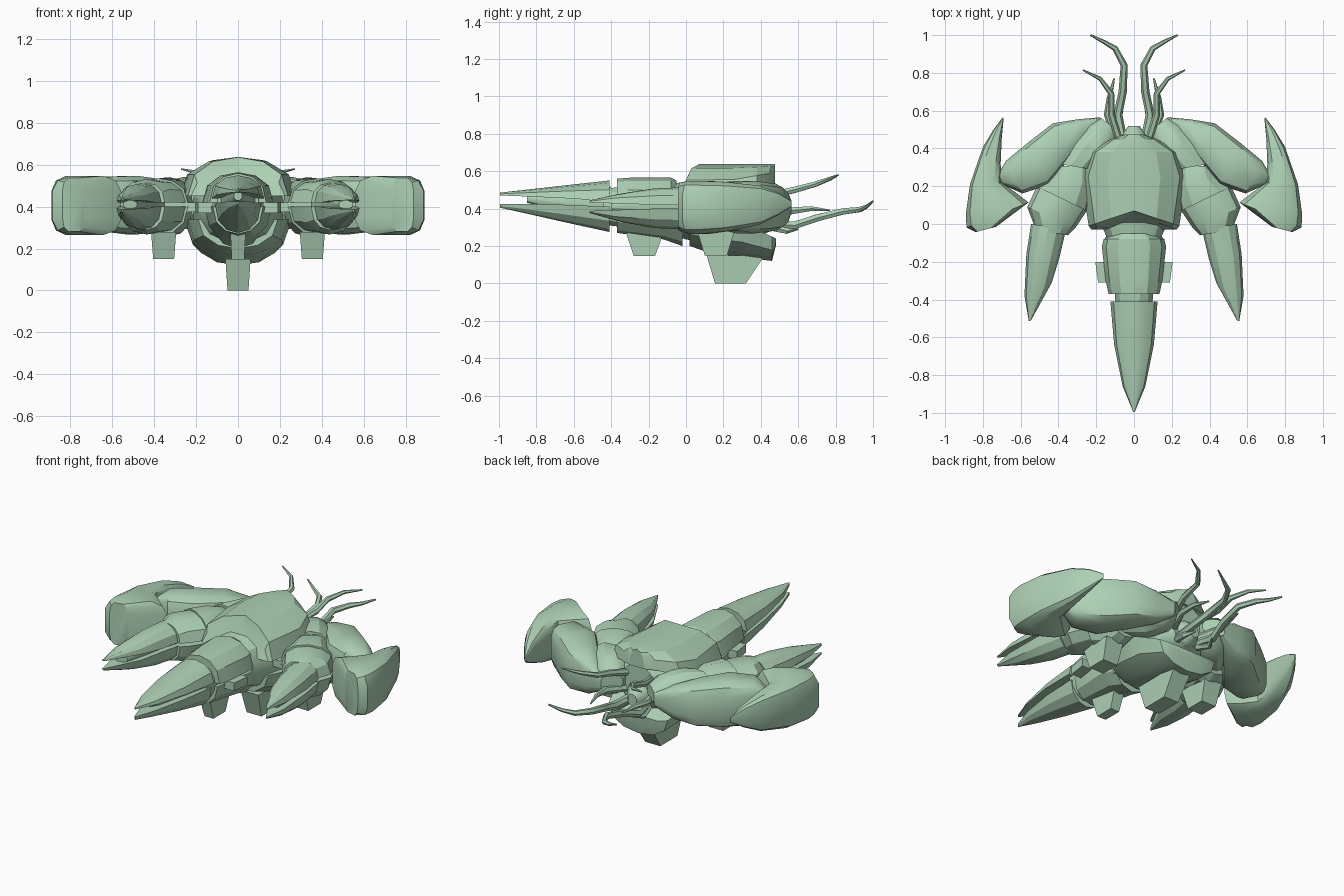
import bpy, bmesh, math
from mathutils import Vector

if "Cube" in bpy.data.objects:
    bpy.data.objects.remove(bpy.data.objects["Cube"])

mat = bpy.data.materials.new("pale_green")
mat.diffuse_color = (0.42, 0.63, 0.46, 1)
mat.use_nodes = True
mat.node_tree.nodes["Principled BSDF"].inputs["Base Color"].default_value = mat.diffuse_color


def power(c, p):
    return math.copysign(abs(c) ** p, c)


def profile(kind):
    """Cross-section in unit width and height: a half dome or a full ring."""
    if kind == "dome":
        a = [math.pi * i / 6 for i in range(7)]
        return [(.5 - .5 * math.cos(t), max(0, math.sin(t)) ** .85) for t in a]
    p = {"ring": .9, "soft": .55, "box": .01}[kind]
    n = 4 if kind == "box" else 12
    a = [2 * math.pi * (i + .5) / n for i in range(n)]
    return [(.5 - .5 * power(math.cos(t), p), .5 + .5 * power(math.sin(t), p)) for t in a]


def loft(name, sections, kind="dome", mirror=False, bow=0, smooth=30):
    """Skin sections (left x, y, right x, y, base z, peak z)."""
    bm = bmesh.new()
    rings = []
    for i, (x0, y0, x1, y1, z0, z1) in enumerate(sections):
        b = bow if i < 2 else 0
        rings.append([bm.verts.new((x0 + (x1 - x0) * u,
                                    y0 + (y1 - y0) * u + b * (1 - abs(2 * u - 1)),
                                    z0 + (z1 - z0) * v)) for u, v in profile(kind)])
    n = len(rings[0])
    for a, b in zip(rings, rings[1:]):
        for i in range(n):
            j = (i + 1) % n
            bm.faces.new((a[i], a[j], b[j], b[i]))
    bm.faces.new(rings[0])
    bm.faces.new(rings[-1])
    return finish(name, bm, mirror, smooth)


def finish(name, bm, mirror, smooth):
    bmesh.ops.recalc_face_normals(bm, faces=bm.faces)
    me = bpy.data.meshes.new(name)
    bm.to_mesh(me)
    bm.free()
    me.materials.append(mat)
    ob = bpy.data.objects.new(name, me)
    bpy.context.collection.objects.link(ob)
    if mirror:
        ob.modifiers.new("mirror", "MIRROR")
    if smooth:
        bpy.ops.object.select_all(action="DESELECT")
        bpy.context.view_layer.objects.active = ob
        ob.select_set(True)
        bpy.ops.object.shade_smooth_by_angle(angle=math.radians(smooth))
    return ob


def mid(y, w, z0, z1):
    return (-w, y, w, y, z0, z1)


def foot(name, x, w, top, bottom, mirror=False):
    """Tapered foot; top and bottom are (front y, back y, z)."""
    bm = bmesh.new()
    rows = []
    for (a, b, z), k in ((top, 1.2), (bottom, 1)):
        rows.append([bm.verts.new((x + sx * w * k, y, z))
                     for sx, y in ((-1, a), (1, a), (1, b), (-1, b))])
    for i in range(4):
        j = (i + 1) % 4
        bm.faces.new((rows[0][i], rows[0][j], rows[1][j], rows[1][i]))
    for r in rows:
        bm.faces.new(r)
    finish(name, bm, mirror, 0)


def feeler(name, pts, r):
    """Tapered tube through the points."""
    bm = bmesh.new()
    rings = []
    for i, p in enumerate(pts):
        d = (Vector(pts[min(i + 1, len(pts) - 1)]) - Vector(pts[max(i - 1, 0)])).normalized()
        s = d.cross(Vector((0, 0, 1))).normalized()
        t = s.cross(d)
        k = r * (1 - (i / (len(pts) - 1)) ** 2 * .8)
        rings.append([bm.verts.new(Vector(p) + k * (s * math.cos(q) + t * math.sin(q)))
                      for q in (math.tau * m / 6 for m in range(6))])
    for a, b in zip(rings, rings[1:]):
        for i in range(6):
            j = (i + 1) % 6
            bm.faces.new((a[i], a[j], b[j], b[i]))
    bm.faces.new(rings[0])
    bm.faces.new(rings[-1])
    finish(name, bm, True, 40)


# Central hull: back shell, belly shell and inner core
loft("carapace", [mid(-.03, .225, .45, .565), mid(-.01, .24, .45, .637), mid(.25, .28, .45, .638),
                  mid(.38, .235, .50, .638), mid(.45, .12, .53, .638), mid(.475, .05, .53, .638)],
     bow=.08, smooth=20)
loft("belly_shell", [mid(.02, .19, .34, .2), mid(.12, .24, .34, .165), mid(.30, .25, .32, .14),
                     mid(.46, .20, .25, .12), mid(.48, .15, .24, .2)], smooth=25)
loft("hull_core", [mid(-.16, .11, .29, .52), mid(0, .18, .23, .55), mid(.2, .22, .2, .58),
                   mid(.38, .19, .24, .57), mid(.46, .11, .28, .54)], "ring")
loft("head", [mid(.42, .09, .27, .47), mid(.48, .06, .28, .42), mid(.52, .03, .31, .38)], "ring")

# Waist segment and neck
loft("waist_top", [mid(-.37, .135, .42, .56), mid(-.30, .15, .42, .565),
                   mid(-.12, .17, .42, .565), mid(-.08, .16, .42, .565),
                   mid(-.05, .11, .42, .55)], smooth=25)
loft("waist_bottom", [mid(-.37, .12, .40, .27), mid(-.12, .16, .40, .235),
                      mid(-.02, .14, .40, .20)], smooth=25)
loft("neck", [mid(-.44, .10, .31, .51), mid(-.1, .12, .27, .54)], "ring")
loft("waist_fin", [(.12, -.31, .19, -.31, .37, .42), (.12, -.20, .205, -.20, .37, .42)],
     "box", True, smooth=0)

# Long split nose
loft("nose_top", [mid(-.995, .004, .47, .485), mid(-.86, .06, .465, .50), mid(-.64, .105, .455, .525),
                  mid(-.41, .125, .44, .55)], smooth=25)
loft("nose_bottom", [mid(-.995, .004, .425, .405), mid(-.86, .05, .425, .375),
                     mid(-.64, .09, .42, .325), mid(-.41, .11, .41, .275)], smooth=25)
loft("nose_core", [mid(-.85, .02, .43, .475), mid(-.4, .09, .33, .52)], "ring")

# Side pods: shoulder shell, cuff and split pincer on each side
for part, base, dz, peak in (("top", .42, .025, 1), ("bottom", .40, -.025, -1)):
    h = .11 if peak > 0 else .13
    loft("pod_shell_" + part, [(.225, .31, .42, .305, base, base + peak * h * .85),
                               (.215, .21, .44, .26, base, base + peak * h * 1.1),
                               (.24, .065, .52, .20, base, base + peak * h * 1.05)],
         mirror=True, smooth=25)
    loft("pod_cuff_" + part, [(.24, .085, .50, .23, base, base + peak * h * .95),
                              (.31, -.02, .565, .09, base, base + peak * h * 1.02),
                              (.35, -.06, .52, -.03, base, base + peak * h * .85)],
         mirror=True, smooth=25)
    loft("pincer_" + part, [(.36, -.03, .545, 0, base, base + peak * h * .85),
                            (.395, -.18, .57, -.16, base, base + peak * h * .8),
                            (.435, -.31, .58, -.38, base + dz * .3, base + peak * h * .55),
                            (.545, -.51, .557, -.515, base + dz * .5, base + dz)],
         mirror=True, smooth=25)
loft("pod_core", [(.48, -.38, .55, -.4, .39, .43), (.38, 0, .53, 0, .33, .49),
                  (.26, .26, .44, .28, .33, .49)], "ring", True)
loft("pod_strut", [(.1, .07, .1, .2, .375, .42), (.4, .07, .4, .2, .375, .42)],
     "box", True, smooth=0)

# Big rear arms ending in curved claws
loft("shoulder", [(.18, .565, .08, .49, .38, .47), (.25, .53, .09, .42, .32, .52),
                  (.33, .44, .14, .345, .29, .545), (.41, .32, .20, .285, .31, .53)],
     "ring", True)
loft("forearm", [(.18, .565, .16, .54, .37, .45), (.30, .555, .25, .46, .31, .50),
                 (.43, .535, .35, .33, .28, .535), (.56, .435, .45, .205, .265, .55),
                 (.68, .335, .59, .16, .28, .545), (.715, .27, .70, .21, .33, .50)],
     "soft", True, smooth=35)
loft("claw", [(.695, .565, .69, .56, .41, .44), (.745, .50, .70, .45, .36, .49),
              (.80, .41, .705, .32, .31, .525), (.87, .21, .70, .22, .275, .545),
              (.893, .05, .62, .165, .262, .55), (.89, -.02, .555, .115, .262, .55),
              (.84, -.043, .73, -.015, .28, .54)], "soft", True, smooth=35)

# Landing feet
foot("rear_foot", 0, .05, (.11, .42, .15), (.155, .32, 0))
foot("front_foot", 0, .03, (-.32, -.12, .27), (-.28, -.165, .147))
foot("side_foot", .355, .05, (.06, .26, .28), (.10, .22, .15), True)

# Feelers
feeler("long_feeler", [(.06, .45, .32), (.085, .58, .31), (.06, .70, .35), (.052, .84, .385),
                       (.10, .93, .395), (.16, .965, .41), (.23, 1.0, .44)], .024)
feeler("upper_feeler", [(.08, .45, .47), (.12, .58, .50), (.12, .69, .53), (.18, .77, .56),
                        (.27, .815, .58)], .02)
feeler("short_feeler", [(.09, .45, .37), (.14, .58, .39), (.13, .67, .40), (.105, .77, .39)], .022)
feeler("mouth_feeler", [(.07, .46, .30), (.09, .54, .28), (.06, .60, .29)], .022)
